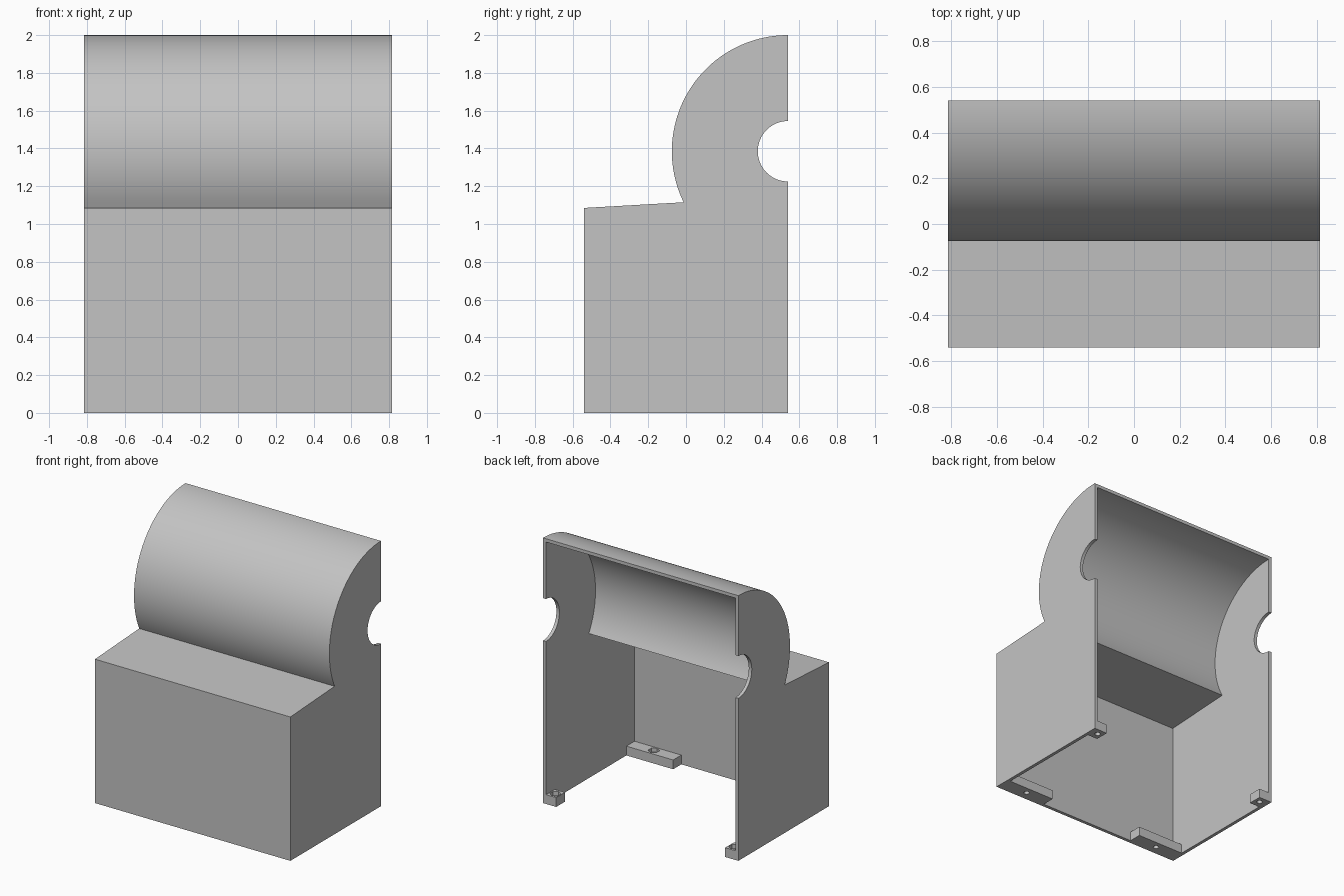
import bpy, bmesh, math
from mathutils import Matrix

cube = bpy.data.objects.get("Cube")
if cube:
    bpy.data.objects.remove(cube, do_unlink=True)

HALF_W, BACK, WALL = 0.815, 0.54, 0.025
AXIS_Z, RADIUS = 1.385, 0.615
TAB_H = 0.07

grey = bpy.data.materials.new("light grey")
grey.use_nodes = True
grey.diffuse_color = (0.55, 0.55, 0.55, 1)
grey.node_tree.nodes["Principled BSDF"].inputs["Base Color"].default_value = (0.55, 0.55, 0.55, 1)


def make_object(name, bm):
    bmesh.ops.recalc_face_normals(bm, faces=bm.faces)
    mesh = bpy.data.meshes.new(name)
    bm.to_mesh(mesh)
    bm.free()
    mesh.materials.append(grey)
    obj = bpy.data.objects.new(name, mesh)
    bpy.context.collection.objects.link(obj)
    return obj


def prism(name, profile, half_width):
    """Extrude a (y, z) outline along x."""
    bm = bmesh.new()
    face = bm.faces.new([bm.verts.new((-half_width, y, z)) for y, z in profile])
    new = bmesh.ops.extrude_face_region(bm, geom=[face])["geom"]
    verts = [v for v in new if isinstance(v, bmesh.types.BMVert)]
    bmesh.ops.translate(bm, verts=verts, vec=(2 * half_width, 0, 0))
    return make_object(name, bm)


def cylinder(name, radius, length, sides, matrix):
    bm = bmesh.new()
    bmesh.ops.create_cone(bm, cap_ends=True, segments=sides, radius1=radius,
                          radius2=radius, depth=length, matrix=matrix)
    return make_object(name, bm)


def box(name, x0, x1, y0, y1, z0, z1):
    bm = bmesh.new()
    centre = Matrix.Translation(((x0 + x1) / 2, (y0 + y1) / 2, (z0 + z1) / 2))
    size = Matrix.Diagonal((abs(x1 - x0), y1 - y0, z1 - z0, 1))
    bmesh.ops.create_cube(bm, size=1, matrix=centre @ size)
    return make_object(name, bm)


def cut(obj, cutter):
    cutter.hide_render = True
    mod = obj.modifiers.new("cut", "BOOLEAN")
    mod.operation, mod.solver, mod.object = "DIFFERENCE", "EXACT", cutter
    bpy.context.view_layer.objects.active = obj
    bpy.ops.object.modifier_apply(modifier=mod.name)
    bpy.data.objects.remove(cutter, do_unlink=True)


def outline(inset, bottom, back, steps=48):
    """Front wall, sloping ledge and quarter-drum, moved inward by inset."""
    r = RADIUS - inset
    joint_z = 1.115 - inset
    start = math.pi + math.asin((AXIS_Z - joint_z) / r)
    points = [(back, bottom), (inset - BACK, bottom), (inset - BACK, 1.085 - inset)]
    for i in range(steps + 1):
        a = start + (math.pi / 2 - start) * i / steps
        points.append((BACK + r * math.cos(a), AXIS_Z + r * math.sin(a)))
    if back > BACK:
        points.append((back, AXIS_Z + r))
    return points


# Hollow cover, open at the back and the bottom
cover = prism("cover_shell", outline(0, 0, BACK), HALF_W)
cut(cover, prism("cavity", outline(WALL, -0.1, 0.7), HALF_W - WALL))

# Half-round shaft notches in both side walls
turn = Matrix.Translation((0, BACK, AXIS_Z)) @ Matrix.Rotation(math.pi / 2, 4, "Y")
cut(cover, cylinder("shaft_hole", 0.16, 2, 64, turn))


def mounting_tab(name, side, length, y0, y1, hole_x, hole_y):
    """Tab with a screw hole below and a hexagonal nut pocket above."""
    inner = HALF_W - WALL
    tab = box(name, side * inner, side * (inner - length), y0, y1, 0, TAB_H)
    for radius, sides, z in ((0.02, 24, 0), (0.04, 6, TAB_H + 0.07)):
        place = Matrix.Translation((side * (HALF_W - hole_x), hole_y, z))
        cut(tab, cylinder("screw_cutter", radius, 0.2, sides, place))
    return tab


# Long tabs along the front wall, small ones at the back corners
parts = [cover]
for side, label in ((1, "left"), (-1, "right")):
    parts.append(mounting_tab("front_tab_" + label, side, 0.39,
                              WALL - BACK, -0.418, 0.218, -0.47))
    parts.append(mounting_tab("back_tab_" + label, side, 0.085,
                              BACK - 0.105, BACK, 0.068, BACK - 0.05))

# Smooth curved faces, crisp corners
bpy.ops.object.select_all(action="DESELECT")
for obj in parts:
    obj.select_set(True)
bpy.context.view_layer.objects.active = cover
bpy.ops.object.shade_smooth_by_angle(angle=math.radians(30))
